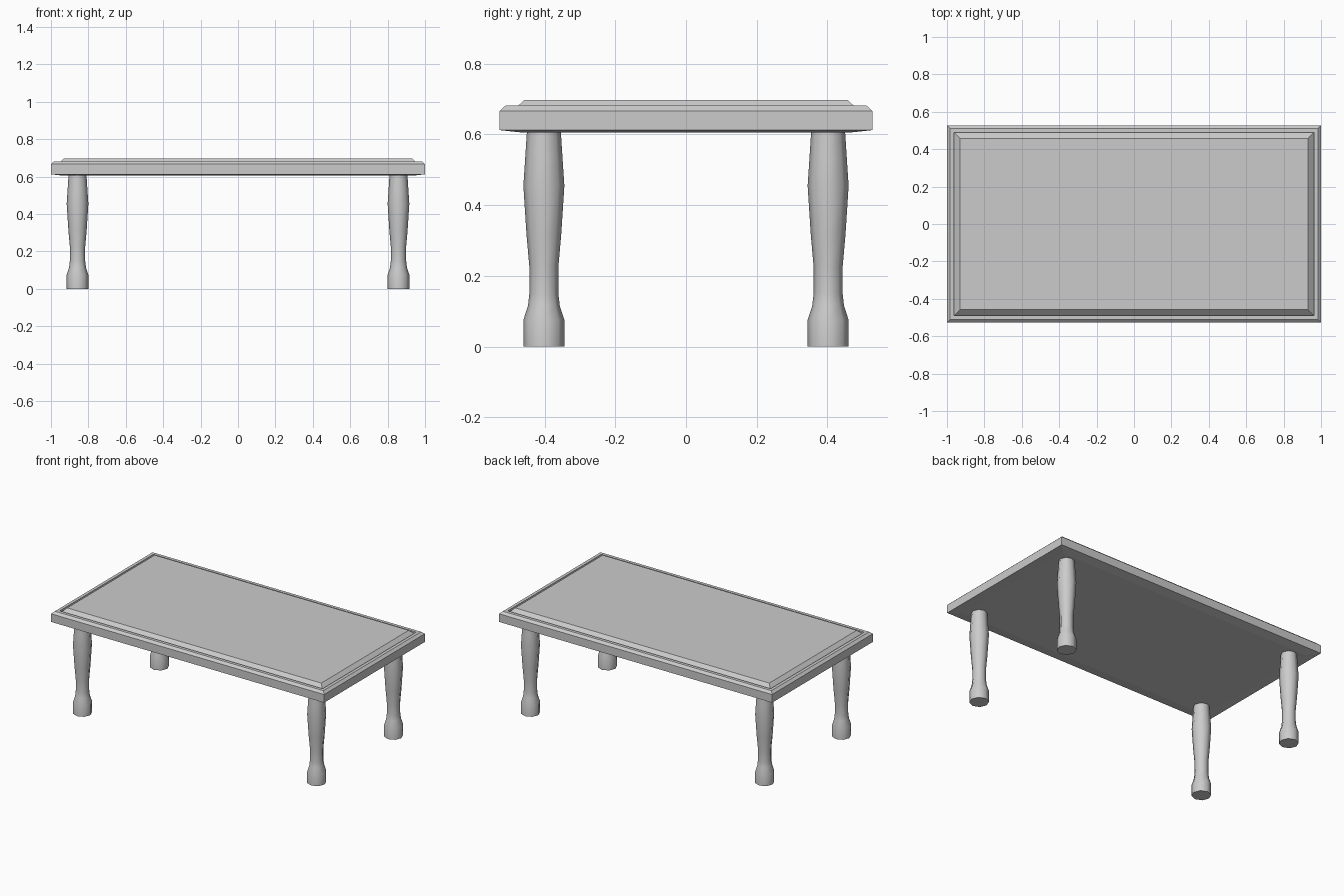
import bpy, bmesh, math

if "Cube" in bpy.data.objects:
    bpy.data.objects.remove(bpy.data.objects["Cube"])

HX, HY = 1.0, 0.527          # half size of the table top
LEG_X, LEG_Y = 0.858, 0.402  # leg centres


def loft(name, rings, smooth=False):
    """Skin a stack of equally sized vertex rings and cap both ends."""
    bm = bmesh.new()
    loops = [[bm.verts.new(p) for p in ring] for ring in rings]
    n = len(loops[0])
    for a, b in zip(loops, loops[1:]):
        for i in range(n):
            j = (i + 1) % n
            bm.faces.new((a[i], a[j], b[j], b[i]))
    bm.faces.new(loops[0][::-1])
    bm.faces.new(loops[-1])
    bmesh.ops.recalc_face_normals(bm, faces=bm.faces)
    mesh = bpy.data.meshes.new(name)
    bm.to_mesh(mesh)
    bm.free()
    ob = bpy.data.objects.new(name, mesh)
    bpy.context.collection.objects.link(ob)
    if smooth:
        bpy.ops.object.select_all(action='DESELECT')
        ob.select_set(True)
        bpy.context.view_layer.objects.active = ob
        bpy.ops.object.shade_smooth_by_angle(angle=math.radians(50))
    return ob


def rect(inset, z):
    x, y = HX - inset, HY - inset
    return [(-x, -y, z), (x, -y, z), (x, y, z), (-x, y, z)]


def circle(cx, cy, r, z, sides=8):
    return [(cx + r * math.cos(math.tau * i / sides),
             cy + r * math.sin(math.tau * i / sides), z) for i in range(sides)]


# Table top: bevelled rim, thin groove, raised centre panel
top_profile = [(0.065, 0.605), (0.0, 0.612), (0.0, 0.666), (0.016, 0.681),
               (0.037, 0.681), (0.038, 0.667), (0.069, 0.697)]
loft("table_top", [rect(i, z) for i, z in top_profile])

# Four turned legs
leg_profile = [(0.058, 0.0), (0.058, 0.075), (0.045, 0.115), (0.041, 0.15),
               (0.041, 0.225), (0.049, 0.315), (0.058, 0.455),
               (0.053, 0.53), (0.048, 0.608)]
for side, sx in (("left", -1), ("right", 1)):
    for end, sy in (("front", -1), ("back", 1)):
        loft(f"{end}_{side}_leg",
             [circle(sx * LEG_X, sy * LEG_Y, r, z) for r, z in leg_profile],
             smooth=True)
